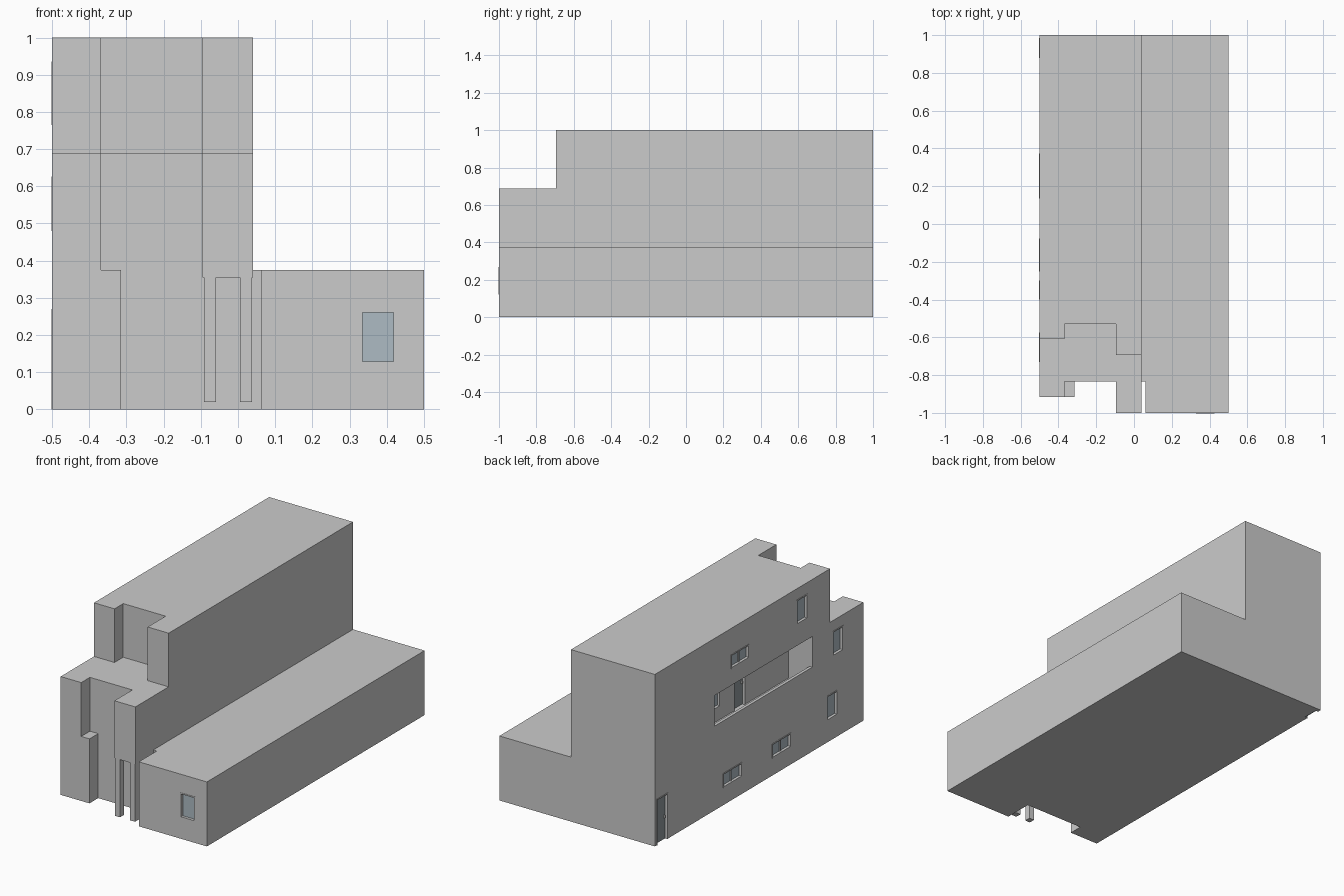
import bpy, bmesh
from mathutils import Vector

if "Cube" in bpy.data.objects:
    bpy.data.objects.remove(bpy.data.objects["Cube"])


def material(name, color):
    m = bpy.data.materials.new(name)
    m.diffuse_color = color
    m.use_nodes = True
    m.node_tree.nodes["Principled BSDF"].inputs["Base Color"].default_value = m.diffuse_color
    return m


GLASS = material("glass", (0.42, 0.50, 0.55, 1))
DOOR = material("door_panel", (0.28, 0.32, 0.34, 1))


def prism(name, outline, z0, z1, mat=None):
    bm = bmesh.new()
    face = bm.faces.new([bm.verts.new((x, y, z0)) for x, y in outline])
    top = bmesh.ops.extrude_face_region(bm, geom=[face])["geom"]
    bmesh.ops.translate(bm, vec=Vector((0, 0, z1 - z0)),
                        verts=[v for v in top if isinstance(v, bmesh.types.BMVert)])
    bmesh.ops.recalc_face_normals(bm, faces=bm.faces[:])
    me = bpy.data.meshes.new(name)
    bm.to_mesh(me)
    bm.free()
    ob = bpy.data.objects.new(name, me)
    bpy.context.collection.objects.link(ob)
    if mat:
        me.materials.append(mat)
    return ob


def box(name, x0, x1, y0, y1, z0, z1, mat=None):
    return prism(name, [(x0, y0), (x1, y0), (x1, y1), (x0, y1)], z0, z1, mat)


def cut(target, x0, x1, y0, y1, z0, z1):
    cutter = box("cutter", x0, x1, y0, y1, z0, z1)
    cutter.hide_render = True
    mod = target.modifiers.new("cut", 'BOOLEAN')
    mod.operation, mod.solver, mod.object = 'DIFFERENCE', 'EXACT', cutter
    bpy.context.view_layer.objects.active = target
    bpy.ops.object.modifier_apply(modifier=mod.name)
    bpy.data.objects.remove(cutter)


def wall_range(side, plane, u0, u1, d0, d1):
    """Bounds on a wall: u runs along it, d goes inward from its plane."""
    if side == "left":
        return plane + d0, plane + d1, u0, u1
    return u0, u1, plane + d0, plane + d1


def opening(name, storey, side, plane, u0, u1, z0, z1, mullion=False, door=False):
    def part(label, a, b, d0, d1, c, d, mat=None):
        box(f"{name}_{label}", *wall_range(side, plane, a, b, d0, d1), c, d, mat)
    cut(storey, *wall_range(side, plane, u0, u1, -0.02, 0.022), z0 - (0.001 if door else 0), z1)
    t = 0.007
    # slim frame around the pane
    part("frame_start", u0, u0 + t, -0.002, 0.022, z0, z1)
    part("frame_end", u1 - t, u1, -0.002, 0.022, z0, z1)
    part("frame_top", u0 + t, u1 - t, -0.002, 0.022, z1 - t, z1)
    if not door:
        part("frame_sill", u0 + t, u1 - t, -0.002, 0.022, z0, z0 + t)
    part("panel" if door else "pane", u0 + t, u1 - t, 0.014, 0.022,
         z0 if door else z0 + t, z1 - t, DOOR if door else GLASS)
    if mullion:
        mid = (u0 + u1) / 2
        part("mullion", mid - 0.004, mid + 0.004, 0.008, 0.02, z0 + t, z1 - t)
    if door:
        part("handle", u0 + 0.015, u0 + 0.022, 0.004, 0.014, z0 + 0.125, z0 + 0.14)


# Storeys
ground = prism("ground_storey", [
    (-0.5, -0.915), (-0.315, -0.915), (-0.315, -0.835), (0.062, -0.835),
    (0.062, -1), (0.5, -1), (0.5, 1), (-0.5, 1)], 0, 0.375)


def upper_outline(dy):
    return [(-0.5, -0.915 + dy), (-0.368, -0.915 + dy), (-0.368, -0.835 + dy),
            (-0.095, -0.835 + dy), (-0.095, -1 + dy), (0.04, -1 + dy), (0.04, 1), (-0.5, 1)]


middle = prism("middle_storey", upper_outline(0), 0.375, 0.688)
upper = prism("upper_storey", upper_outline(0.306), 0.688, 1.0)

# Bay floor and its two posts
box("bay_floor", -0.095, 0.04, -1, -0.835, 0.355, 0.375)
for i, x in enumerate((-0.092, 0.005)):
    box(f"bay_post_{i}", x, x + 0.033, -1, -0.965, 0.02, 0.355)

# Recessed balcony behind a parapet
cut(middle, -0.482, -0.346, -0.446, 0.45, 0.385, 0.668)
cut(middle, -0.52, -0.47, -0.446, 0.45, 0.49, 0.668)
opening("balcony_door", middle, "left", -0.346, -0.05, 0.06, 0.385, 0.64, door=True)
opening("balcony_window", middle, "left", -0.346, 0.18, 0.28, 0.46, 0.62)

# Windows and door: storey, side, plane, start, end, bottom, top, mullion
windows = [
    (ground, "front", -1, 0.328, 0.425, 0.122, 0.268, False),
    (ground, "left", -0.5, 0.20, 0.374, 0.10, 0.185, True),
    (ground, "left", -0.5, -0.252, -0.077, 0.10, 0.185, True),
    (ground, "left", -0.5, -0.676, -0.575, 0.125, 0.27, False),
    (middle, "left", -0.5, -0.73, -0.63, 0.48, 0.626, False),
    (upper, "left", -0.5, 0.134, 0.30, 0.765, 0.847, True),
    (upper, "left", -0.5, -0.40, -0.30, 0.79, 0.935, False),
]
for i, w in enumerate(windows):
    opening(f"window_{i}", *w)
opening("side_door", ground, "left", -0.5, 0.88, 0.985, 0, 0.268, door=True)
